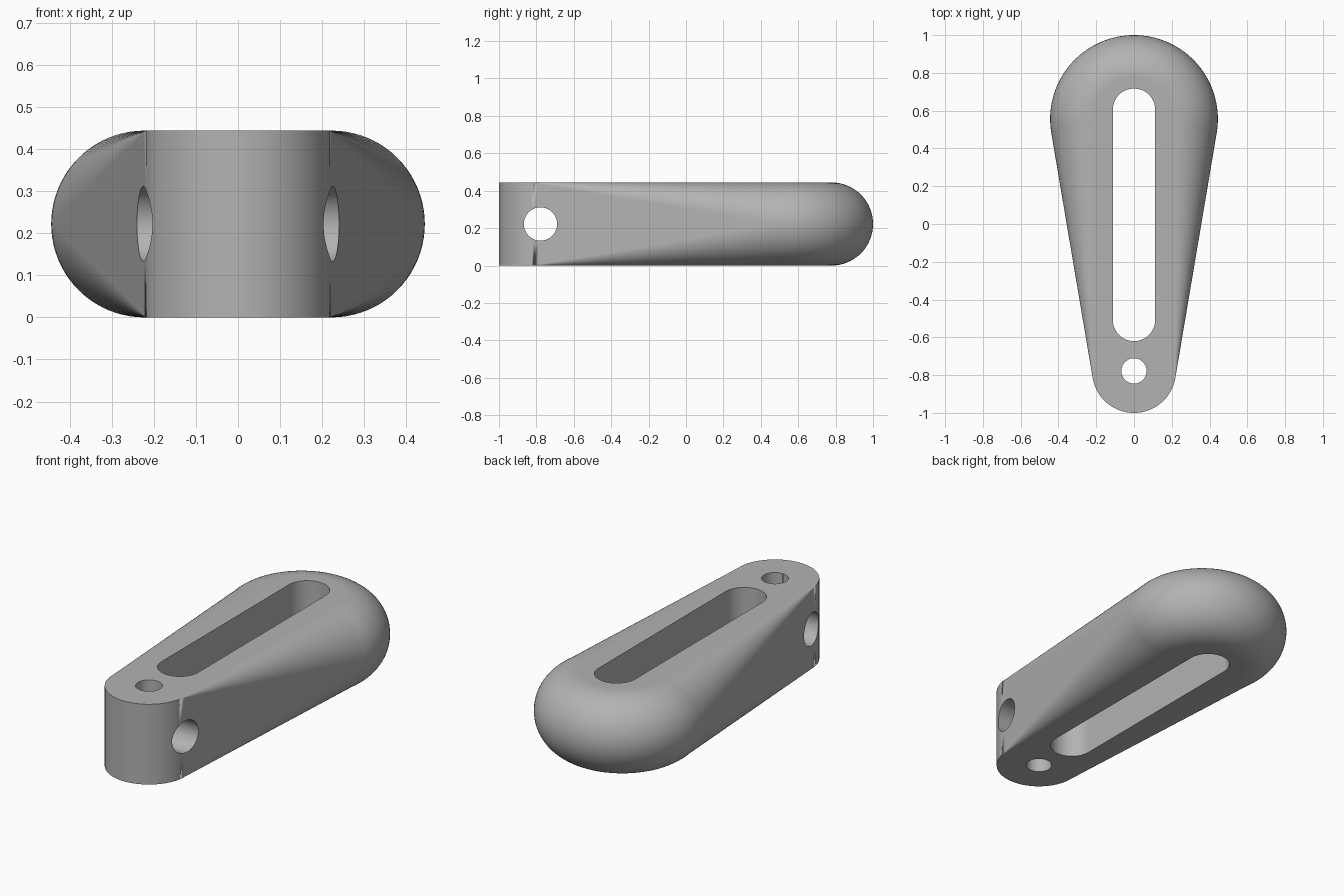
import bpy, bmesh
from math import sin, cos, pi, asin, radians
from mathutils import Vector, Matrix

HEIGHT = 0.444

if "Cube" in bpy.data.objects:
    bpy.data.objects.remove(bpy.data.objects["Cube"])

grey = bpy.data.materials.new("plain_grey")
grey.use_nodes = True
grey.diffuse_color = (0.45, 0.45, 0.45, 1)
grey.node_tree.nodes["Principled BSDF"].inputs["Base Color"].default_value = grey.diffuse_color


def tapered_outline(y_small, r_small, y_big, r_big, arc_steps, side_steps):
    """Two circles joined by tangents: list of (point, normal, blend 0 small .. 1 big)."""
    lean = asin((r_big - r_small) / (y_big - y_small))
    outline = []

    def arc(start, end, y, r, blend):
        for i in range(arc_steps + 1):
            a = start + (end - start) * i / arc_steps
            n = Vector((cos(a), sin(a)))
            outline.append((Vector((0, y)) + n * r, n, blend))

    def side(a, first, last):
        n = Vector((cos(a), sin(a)))
        for i in range(1, side_steps):
            t = first + (last - first) * i / side_steps
            centre = Vector((0, y_small + (y_big - y_small) * t))
            outline.append((centre + n * (r_small + (r_big - r_small) * t), n, t))

    arc(-lean, pi + lean, y_big, r_big, 1)
    side(pi + lean, 1, 0)
    arc(pi + lean, 2 * pi - lean, y_small, r_small, 0)
    side(2 * pi - lean, 0, 1)
    return outline


def solid(name, outline, z0, z1, fillet=0, steps=1):
    """Extrude an outline, rounding both rims by fillet * blend."""
    bm = bmesh.new()
    mid, half = (z0 + z1) / 2, (z1 - z0) / 2
    angles = [pi / 2 * (1 - i / steps) for i in range(steps + 1)]
    rows = [(1, a) for a in angles] + [(-1, a) for a in reversed(angles)]
    columns = []
    for p, n, blend in outline:
        r = fillet * blend
        column = []
        for sign, a in rows:
            q = p - n * r * (1 - cos(a))
            column.append(bm.verts.new((q.x, q.y, mid + sign * (half - r + r * sin(a)))))
        columns.append(column)
    for i, a in enumerate(columns):
        b = columns[(i + 1) % len(columns)]
        for j in range(len(rows) - 1):
            bm.faces.new((a[j], a[j + 1], b[j + 1], b[j]))
    bm.faces.new([c[0] for c in columns])
    bm.faces.new([c[-1] for c in reversed(columns)])
    bmesh.ops.remove_doubles(bm, verts=bm.verts, dist=0.00005)
    bmesh.ops.recalc_face_normals(bm, faces=bm.faces)
    return to_object(name, bm)


def cylinder(name, radius, depth, matrix):
    bm = bmesh.new()
    bmesh.ops.create_cone(bm, cap_ends=True, segments=64, radius1=radius,
                          radius2=radius, depth=depth, matrix=matrix)
    return to_object(name, bm)


def to_object(name, bm):
    mesh = bpy.data.meshes.new(name)
    bm.to_mesh(mesh)
    bm.free()
    mesh.materials.append(grey)
    obj = bpy.data.objects.new(name, mesh)
    bpy.context.collection.objects.link(obj)
    return obj


# Tapered body: square-edged narrow end growing into a fully rounded wide end
body = solid("tapered_link_body", tapered_outline(-0.778, 0.222, 0.556, 0.444, 64, 48),
             0, HEIGHT, fillet=HEIGHT / 2, steps=20)

# Long slot, vertical pin hole and cross hole
pin = Matrix.Translation((0, -0.778, HEIGHT / 2))
cutters = [
    solid("slot_cutter", tapered_outline(-0.508, 0.112, 0.605, 0.112, 32, 2), -0.1, HEIGHT + 0.1),
    cylinder("pin_hole_cutter", 0.067, 1, pin),
    cylinder("cross_hole_cutter", 0.089, 1, pin @ Matrix.Rotation(pi / 2, 4, "Y")),
]

bpy.ops.object.select_all(action="DESELECT")
body.select_set(True)
bpy.context.view_layer.objects.active = body
for cutter in cutters:
    cutter.hide_render = True
    mod = body.modifiers.new(cutter.name, "BOOLEAN")
    mod.operation = "DIFFERENCE"
    mod.solver = "EXACT"
    mod.object = cutter
    bpy.ops.object.modifier_apply(modifier=mod.name)
for cutter in cutters:
    bpy.data.objects.remove(cutter)

# Smooth the curves, keep hole rims sharp and flats even
bpy.ops.object.shade_smooth_by_angle(angle=radians(30))
weighted = body.modifiers.new("even_flats", "WEIGHTED_NORMAL")
weighted.keep_sharp = True
